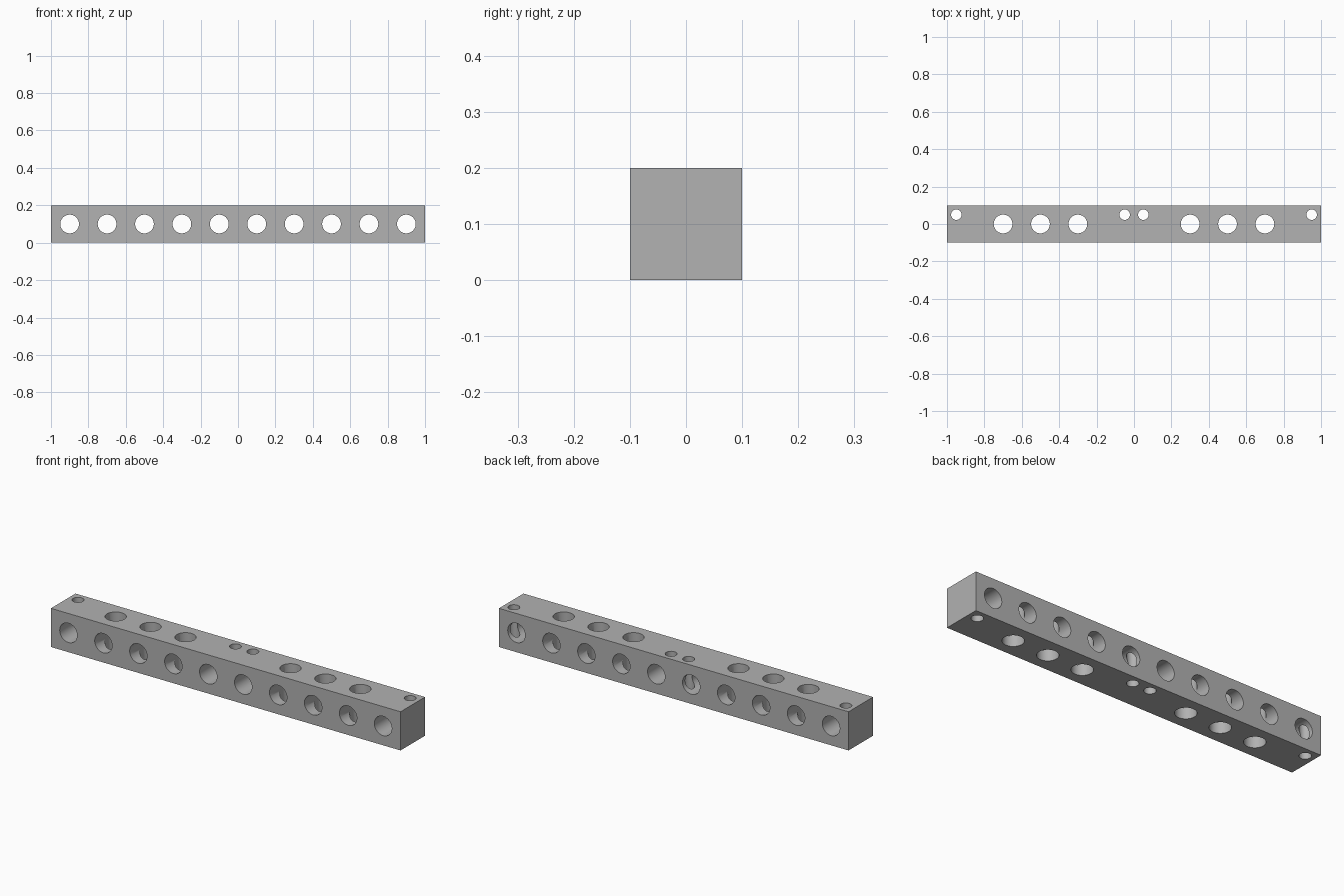
import bpy
import math

cube = bpy.data.objects.get("Cube")
if cube:
    bpy.data.objects.remove(cube, do_unlink=True)

LENGTH, SIDE = 2.0, 0.2
BIG, SMALL = 0.05, 0.028

grey = bpy.data.materials.new("mid_grey")
grey.use_nodes = True
colour = (0.445, 0.445, 0.445, 1)
grey.diffuse_color = colour
grey.node_tree.nodes["Principled BSDF"].inputs["Base Color"].default_value = colour

# Square beam
bpy.ops.mesh.primitive_cube_add(size=1, location=(0, 0, SIDE / 2))
beam = bpy.context.object
beam.name = "drilled_beam"
beam.scale = (LENGTH, SIDE, SIDE)
bpy.ops.object.transform_apply(location=True, rotation=False, scale=True)
beam.data.materials.append(grey)


def drill(name, x, y, radius, across=False):
    """Bore a round through hole, front to back or top to bottom."""
    turn = (math.pi / 2, 0, 0) if across else (0, 0, 0)
    bpy.ops.mesh.primitive_cylinder_add(
        vertices=48, radius=radius, depth=SIDE * 2,
        location=(x, y, SIDE / 2), rotation=turn)
    cutter = bpy.context.object
    cutter.name = name
    cutter.hide_render = True
    cutter.data.materials.append(grey)
    cut = beam.modifiers.new(name, "BOOLEAN")
    cut.operation = "DIFFERENCE"
    cut.solver = "EXACT"
    cut.object = cutter
    bpy.context.view_layer.objects.active = beam
    bpy.ops.object.modifier_apply(modifier=cut.name)
    bpy.data.objects.remove(cutter, do_unlink=True)


# Row of holes from front to back
for i in range(10):
    drill("cross_hole", -0.9 + i * 0.2, 0, BIG, across=True)

# Vertical holes, mirrored about the middle
for side in (-1, 1):
    for x in (0.3, 0.5, 0.7):
        drill("vertical_hole", side * x, 0, BIG)
    for x in (0.05, 0.95):
        drill("pin_hole", side * x, SIDE / 4, SMALL)

# Smooth bores with crisp rims
bpy.ops.object.select_all(action="DESELECT")
beam.select_set(True)
bpy.context.view_layer.objects.active = beam
bpy.ops.object.shade_smooth_by_angle(angle=math.radians(30))
